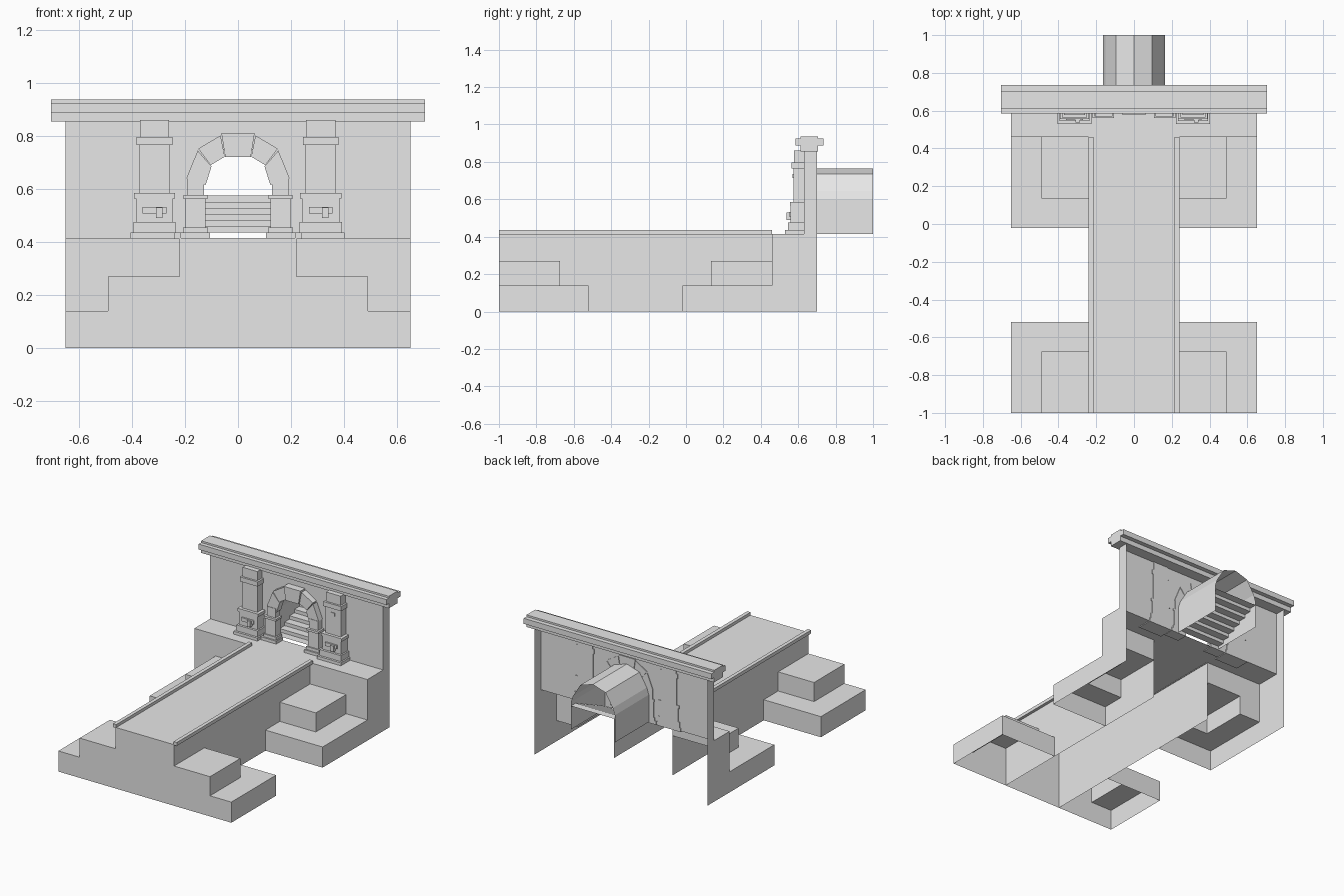
import bpy, bmesh

cube = bpy.data.objects.get("Cube")
if cube:
    bpy.data.objects.remove(cube, do_unlink=True)

stone = bpy.data.materials.new("grey stone")
stone.use_nodes = True
stone.diffuse_color = (0.8, 0.8, 0.8, 1)
stone.node_tree.nodes["Principled BSDF"].inputs["Base Color"].default_value = (0.8, 0.8, 0.8, 1)


def finish(name, bm):
    bmesh.ops.remove_doubles(bm, verts=bm.verts, dist=0.0001)
    bmesh.ops.recalc_face_normals(bm, faces=bm.faces)
    mesh = bpy.data.meshes.new(name)
    bm.to_mesh(mesh)
    bm.free()
    mesh.materials.append(stone)
    obj = bpy.data.objects.new(name, mesh)
    bpy.context.collection.objects.link(obj)
    return obj


def sheet(name, polys, mirror=False):
    """Open surface from polygons, optionally repeated on the other side."""
    bm = bmesh.new()
    for s in (1, -1) if mirror else (1,):
        for poly in polys:
            bm.faces.new([bm.verts.new((s * x, y, z)) for x, y, z in poly])
    return finish(name, bm)


def flat(x0, x1, y0, y1, z):
    return [(x0, y0, z), (x1, y0, z), (x1, y1, z), (x0, y1, z)]


def facing(y, x0, x1, z0, z1):
    return [(x0, y, z0), (x1, y, z0), (x1, y, z1), (x0, y, z1)]


def side(x, y0, y1, z0, z1):
    return [(x, y0, z0), (x, y1, z0), (x, y1, z1), (x, y0, z1)]


def prism(bm, outline, y0, y1):
    """Solid with an x,z outline extruded along y."""
    a = [bm.verts.new((x, y0, z)) for x, z in outline]
    b = [bm.verts.new((x, y1, z)) for x, z in outline]
    bm.faces.new(a)
    bm.faces.new(b[::-1])
    for i in range(len(a)):
        j = (i + 1) % len(a)
        bm.faces.new((a[i], b[i], b[j], a[j]))


def block(bm, x0, x1, y0, y1, z0, z1):
    prism(bm, [(x0, z0), (x1, z0), (x1, z1), (x0, z1)], y0, y1)


FRONT, TERRACE, WALL, BACK = -1.0, 0.46, 0.63, 0.70
IN, MID, OUT = 0.22, 0.49, 0.65
LOW, HIGH, DECK = 0.14, 0.27, 0.415

# Hollow central walkway with raised kerbs
sheet("walkway", [flat(-IN, IN, FRONT, TERRACE, DECK), facing(FRONT, -IN, IN, 0, DECK),
                  side(IN, FRONT, TERRACE, 0, DECK), side(-IN, FRONT, TERRACE, 0, DECK)])
bm = bmesh.new()
for s in (1, -1):
    block(bm, s * 0.215, s * 0.24, FRONT, TERRACE, DECK - 0.003, 0.435)
finish("walkway_kerbs", bm)

# Two-tier hollow steps at both ends of the walkway
for name, f, s in (("front_steps", FRONT, 1), ("rear_steps", TERRACE, -1)):
    near, far = f + 0.325 * s, f + 0.48 * s
    faces = [
        [(MID, f, LOW), (OUT, f, LOW), (OUT, far, LOW), (IN, far, LOW), (IN, near, LOW), (MID, near, LOW)],
        flat(IN, MID, f, near, HIGH),
        side(OUT, f, far, 0, LOW), side(MID, f, near, LOW, HIGH),
        facing(far, IN, OUT, 0, LOW), facing(near, IN, MID, LOW, HIGH),
    ]
    if f == FRONT:
        faces += [facing(f, IN, OUT, 0, LOW), facing(f, IN, MID, LOW, HIGH)]
    sheet(name, faces, mirror=True)

# Terrace below the wall, open behind
sheet("terrace", [facing(TERRACE, MID, OUT, LOW, DECK), facing(TERRACE, IN, MID, HIGH, DECK),
                  side(OUT, TERRACE, BACK, 0, DECK)], mirror=True)
sheet("terrace_floor", [flat(-OUT, OUT, TERRACE, WALL, DECK)])

# Wall sheet with an arched opening and side returns
half = [(0.165, DECK), (0.165, 0.60), (0.15, 0.645), (0.095, 0.735)]
arch = [(-x, z) for x, z in half] + [(0, 0.765)] + half[::-1]
outline = [(-OUT, DECK)] + arch + [(OUT, DECK), (OUT, 0.87), (-OUT, 0.87)]
sheet("wall", [[(x, WALL, z) for x, z in outline]])
sheet("wall_returns", [side(OUT, WALL, BACK, DECK, 0.87)], mirror=True)

# Cornice
bm = bmesh.new()
block(bm, -0.705, 0.705, 0.612, 0.705, 0.855, 0.89)
block(bm, -0.705, 0.705, 0.585, 0.735, 0.888, 0.925)
block(bm, -0.705, 0.705, 0.612, 0.705, 0.92, 0.937)
finish("cornice", bm)

# Vaulted tunnel and the stairs rising inside it
sheet("tunnel", [[(a[0], WALL, a[1]), (b[0], WALL, b[1]), (b[0], 1, b[1]), (a[0], 1, a[1])]
                 for a, b in zip(arch, arch[1:])])
count, rise, w = 6, 0.0233, 0.165
run = (1 - WALL) / (count + 1)
stairs = []
for i in range(count + 1):
    y, z = WALL + i * run, 0.435 + i * rise
    stairs.append(flat(-w, w, y, y + run, z))
    if i < count:
        stairs.append(facing(y + run, -w, w, z, z + rise))
sheet("stairs", stairs)

# Pillars: (half width, front y, bottom, top) per layer
layers = [(0.09, 0.53, 0.41, 0.435), (0.08, 0.545, 0.435, 0.475), (0.07, 0.56, 0.475, 0.565),
          (0.078, 0.555, 0.565, 0.585), (0.058, 0.575, 0.585, 0.766),
          (0.067, 0.565, 0.766, 0.797), (0.055, 0.578, 0.797, 0.86)]
for name, cx in (("right_pillar", -0.315), ("left_pillar", 0.312)):
    bm = bmesh.new()
    for hw, y, z0, z1 in layers:
        block(bm, cx - hw, cx + hw, y, 0.635, z0, z1)
    block(bm, cx - 0.045, cx + 0.045, 0.55, 0.57, 0.508, 0.532)
    block(bm, cx + 0.005, cx + 0.03, 0.537, 0.56, 0.49, 0.53)
    finish(name, bm)
bm = bmesh.new()
block(bm, 0.293, 0.326, 0.57, 0.58, 0.713, 0.736)
finish("left_pillar_plate", bm)

# Arch surround: jambs, angled stones and keystone
jamb = [(0.105, 0.22, 0.56, 0.41, 0.435), (0.113, 0.208, 0.57, 0.435, 0.455),
        (0.122, 0.2, 0.578, 0.455, 0.562), (0.115, 0.205, 0.57, 0.562, 0.577),
        (0.128, 0.192, 0.585, 0.577, 0.64)]
stones = [[(0.122, 0.615), (0.195, 0.64), (0.152, 0.745), (0.1, 0.685)],
          [(0.103, 0.69), (0.15, 0.752), (0.066, 0.802), (0.05, 0.722)]]
for name, s in (("left_arch_side", 1), ("right_arch_side", -1)):
    bm = bmesh.new()
    for x0, x1, y, z0, z1 in jamb:
        block(bm, s * x0, s * x1, y, 0.635, z0, z1)
    for stone_outline in stones:
        prism(bm, [(s * x, z) for x, z in stone_outline], 0.588, 0.635)
    finish(name, bm)
bm = bmesh.new()
prism(bm, [(-0.048, 0.72), (0.048, 0.72), (0.063, 0.812), (-0.063, 0.812)], 0.58, 0.635)
finish("keystone", bm)
